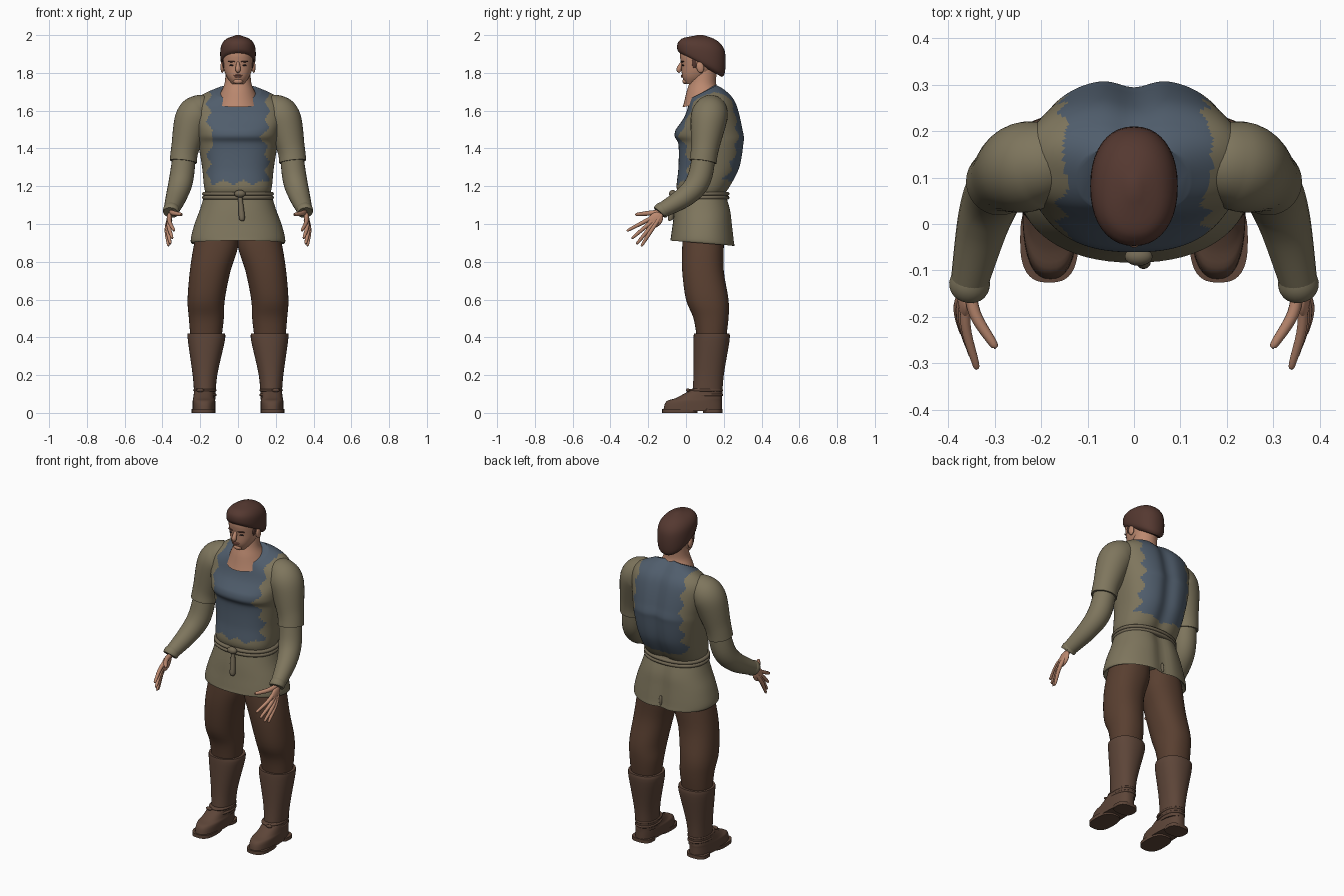
import bpy, bmesh, math
from mathutils import Vector, Matrix

cube = bpy.data.objects.get("Cube")
if cube:
    bpy.data.objects.remove(cube)


def material(name, *rgb):
    mat = bpy.data.materials.new(name)
    mat.use_nodes = True
    mat.diffuse_color = (*rgb, 1)
    shader = next(node for node in mat.node_tree.nodes if node.type == 'BSDF_PRINCIPLED')
    shader.inputs["Base Color"].default_value = (*rgb, 1)
    return mat


OLIVE = material("olive cloth", .21, .18, .11)
CORD = material("olive cord", .17, .14, .09)
BLUE = material("slate blue cloth", .08, .11, .15)
BROWN = material("brown trousers", .1, .05, .03)
LEATHER = material("boot leather", .11, .06, .04)
HAIR = material("brown hair", .09, .04, .03)
SKIN = material("skin", .5, .25, .16)
LIP = material("lip", .36, .14, .1)
EYE = material("dark eye", .03, .02, .02)


def finish(name, bm, mat):
    bmesh.ops.recalc_face_normals(bm, faces=bm.faces[:])
    mesh = bpy.data.meshes.new(name)
    bm.to_mesh(mesh)
    bm.free()
    mesh.materials.append(mat)
    mesh.shade_smooth()
    mesh.set_sharp_from_angle(angle=math.radians(42))
    obj = bpy.data.objects.new(name, mesh)
    bpy.context.scene.collection.objects.link(obj)
    return obj


def interpolate(rings, steps):
    """Smooth curve through tuples of numbers."""
    rings = [Vector(ring) for ring in rings]
    last = len(rings) - 1
    curve = []
    for i in range(last):
        before, start, end, after = [rings[max(0, min(last, i + d))] for d in (-1, 0, 1, 2)]
        leave, arrive = (end - before) / 2, (after - start) / 2
        for j in range(steps):
            t = j / steps
            blend = t * t * (3 - 2 * t)
            curve.append(start.lerp(end, blend) + leave * t * (1 - t) ** 2 - arrive * t * t * (1 - t))
    return curve + [rings[last]]


def skin_rows(name, rows, mat):
    bm = bmesh.new()
    rows = [[bm.verts.new(point) for point in row] for row in rows]
    for lower, upper in zip(rows, rows[1:]):
        for i in range(len(lower)):
            bm.faces.new((lower[i - 1], lower[i], upper[i], upper[i - 1]))
    bm.faces.new(rows[0])
    bm.faces.new(rows[-1])
    return finish(name, bm, mat)


def flat(z):
    return 0


def stack(name, rings, mat, side=1, power=2.2, groove=0, sides=40, steps=4, tilt=flat):
    """Level rings of (z, inner x, outer x, front y, back y), tilted by a rule on height."""
    rows = []
    for z, inner, outer, front, back in interpolate(rings, steps):
        row = []
        for i in range(sides):
            angle = math.tau * i / sides
            across, along = [math.copysign(abs(v) ** (2 / power), v)
                             for v in (math.cos(angle), math.sin(angle))]
            x = (inner + outer + across * (outer - inner)) / 2
            dy = along * (back - front) / 2
            dent = groove * math.exp(-(x / .045) ** 2) if along > 0 else 0
            row.append((side * x, (front + back) / 2 + dy - dent, z + tilt(z) * dy))
        rows.append(row)
    return skin_rows(name, rows, mat)


def body(name, rings, mat, **options):
    """Symmetric stack from rings of (z, half width, front y, back y)."""
    return stack(name, [(z, -w, w, front, back) for z, w, front, back in rings], mat, **options)


def band(name, z, inner, outer, front, back, thick, mat, **options):
    """Rounded cord around an oval."""
    rings = []
    for i in range(7):
        rise, swell = thick * math.cos(math.pi * i / 6), thick * math.sin(math.pi * i / 6)
        rings.append((z - rise, inner - swell, outer + swell, front - swell, back + swell))
    stack(name, rings, mat, steps=1, **options)


def tube(name, path, mat, side=1, sides=24, steps=5):
    """Round tube along (x, y, z, radius) points."""
    path = interpolate(path, steps)
    spots = [Vector((side * x, y, z)) for x, y, z, radius in path]
    axis, frame, rows = Vector((0, 0, 1)), Matrix.Identity(3), []
    for i, spot in enumerate(spots):
        heading = (spots[min(i + 1, len(spots) - 1)] - spots[max(i - 1, 0)]).normalized()
        frame = axis.rotation_difference(heading).to_matrix() @ frame
        axis = heading
        angles = [math.tau * j / sides for j in range(sides)]
        rows.append([spot + frame @ Vector((math.cos(a), math.sin(a), 0)) * path[i][3]
                     for a in angles])
    skin_rows(name, rows, mat)


def blob(name, centre, size, mat, turn=0, axis='X'):
    bm = bmesh.new()
    place = Matrix.Translation(centre) @ Matrix.Rotation(turn, 4, axis) @ Matrix.Diagonal((*size, 1))
    bmesh.ops.create_uvsphere(bm, u_segments=20, v_segments=12, radius=1, matrix=place)
    finish(name, bm, mat)


def collar_tilt(z):
    return max(0, z - 1.5) * 2.5


def hem_tilt(z):
    return min(0, z - 1) * .8


def fringe_tilt(z):
    return (z - 2) * 3.5


# Tunic body with the ragged blue panel front and back
tunic = body("tunic_body", [
    (1.16, .17, -.04, .21), (1.2, .18, -.05, .24), (1.3, .19, -.04, .29), (1.42, .21, -.04, .31),
    (1.48, .22, -.06, .31), (1.6, .24, -.01, .27), (1.66, .21, .01, .22), (1.7, .12, .02, .17)],
    OLIVE, power=2.4, groove=.02, sides=144, steps=10, tilt=collar_tilt)
tunic.data.materials.append(BLUE)
for face in tunic.data.polygons:
    x, y, z = face.center
    front = y < .1
    zigzag = abs((z * 11 + (.4 if x > 0 else 0)) % 1 - .5) * .06
    pinch = .03 * math.exp(-((z - 1.45) / .04) ** 2) if front else 0
    bottom = 1.22 + .01 * math.sin(x * 60) if front else 1.21 + abs(x) * .15
    face.material_index = int(abs(x) < .14 + zigzag - pinch and z > bottom)

# Tunic skirt, cord belt, knot and tail
body("tunic_skirt", [
    (.96, .2, -.04, .21), (.9, .24, -.08, .26), (.92, .25, -.08, .26),
    (1, .23, -.07, .25), (1.08, .2, -.06, .24), (1.18, .17, -.04, .21)],
    OLIVE, groove=.02, sides=64, tilt=hem_tilt)
for part, z in (("lower", 1.14), ("upper", 1.16)):
    band(part + "_belt_cord", z, -.18, .18, -.05, .22, .01, CORD, sides=64)
blob("belt_knot", (.01, -.07, 1.16), (.03, .02, .02), CORD)
tube("belt_tail", [(.01, -.06, 1.16, .01), (.02, -.08, 1.04, .016), (.02, -.08, 1.02, .01)], CORD)
blob("skirt_tie", (0, .24, .92), (.01, .01, .03), CORD)

# Neck, head and hair
tube("neck", [(0, .1, 1.64, .12), (0, .09, 1.7, .09), (0, .09, 1.75, .07), (0, .1, 1.83, .065)],
     SKIN, sides=32)
body("head", [
    (1.74, .03, 0, .06), (1.78, .06, -.02, .12), (1.84, .08, -.024, .17),
    (1.92, .08, -.03, .19), (1.98, .03, .03, .11)], SKIN)
body("hair", [
    (1.84, .07, -.03, .19), (1.86, .09, -.045, .205), (1.91, .094, -.046, .21),
    (1.95, .086, -.035, .2), (1.98, .06, -.01, .16), (2, .01, .06, .09)],
    HAIR, tilt=fringe_tilt)
tube("nose", [(0, -.02, 1.86, .006), (0, -.037, 1.82, .014), (0, -.03, 1.805, .008)], SKIN)
blob("upper_lip", (0, -.02, 1.787), (.023, .007, .004), LIP)
blob("lower_lip", (0, -.02, 1.78), (.018, .007, .005), LIP)
blob("chin", (0, -.003, 1.755), (.026, .016, .015), SKIN)


def finger(name, tip, side, radius):
    wrist, tip = Vector((.355, -.12, 1.065)), Vector(tip)
    knuckle = wrist.lerp(tip, .5) + Vector((.015, 0, 0))
    tube(name, [(*wrist, radius), (*knuckle, radius), (*wrist.lerp(tip, .95), radius * .7),
                (*tip, radius * .2)], SKIN, side, sides=12)


for side, tag in ((1, "left_"), (-1, "right_")):
    # Face details
    blob(tag + "eye", (side * .033, -.015, 1.84), (.013, .007, .005), EYE)
    blob(tag + "eyebrow", (side * .035, -.02, 1.86), (.02, .008, .004), HAIR, side * .3, 'Z')
    blob(tag + "ear", (side * .083, .075, 1.83), (.01, .02, .03), SKIN, .2)
    blob(tag + "sideburn", (side * .076, .045, 1.855), (.007, .014, .03), HAIR)

    # Arms: short oversleeve, long sleeve and cuff
    tube(tag + "short_sleeve", [
        (.15, .13, 1.6, .07), (.2, .13, 1.595, .09), (.24, .12, 1.55, .096),
        (.28, .1, 1.4, .074), (.29, .09, 1.33, .072)], OLIVE, side, sides=32, steps=8)
    tube(tag + "long_sleeve", [
        (.28, .1, 1.4, .06), (.3, .07, 1.24, .064), (.325, 0, 1.15, .056), (.355, -.13, 1.07, .04)],
        OLIVE, side, steps=8)
    tube(tag + "cuff", [(.35, -.11, 1.08, .04), (.354, -.13, 1.07, .044), (.356, -.14, 1.06, .04)],
         OLIVE, side)

    # Hands: fingers fan out from the wrist
    blob(tag + "palm", (side * .363, -.165, 1.02), (.015, .05, .036), SKIN, .75)
    finger(tag + "thumb", (.3, -.265, 1.05), side, .013)
    for i, part in enumerate(("index", "middle", "ring", "little")):
        fan = i / 3
        tip = (.34 + .03 * fan, -.31 + .075 * fan, .965 - .08 * math.sin(fan * math.pi / 2))
        finger(f"{tag}{part}_finger", tip, side, .011)

    # Trousers
    stack(tag + "trouser_leg", [
        (.98, .01, .21, -.01, .2), (.88, 0, .235, -.02, .2), (.75, .04, .255, -.02, .2),
        (.6, .07, .267, 0, .225), (.5, .075, .26, .04, .225), (.38, .09, .25, .06, .21)], BROWN, side)

    # Boots: shaft, foot, sole, heel and ankle straps
    stack(tag + "boot_shaft", [
        (.07, .12, .23, .03, .19), (.2, .11, .24, .04, .2), (.38, .07, .265, .04, .23),
        (.42, .07, .267, .042, .23)], LEATHER, side)
    stack(tag + "boot_foot", [
        (.01, .12, .24, -.12, .19), (.06, .12, .24, -.105, .19), (.08, .125, .237, -.05, .19),
        (.13, .13, .23, .04, .18)], LEATHER, side, power=2.5)
    for part, front, back in (("sole", -.126, .06), ("heel", .09, .193)):
        stack(f"{tag}boot_{part}", [(z, .12, .245, front, back) for z in (0, .02)],
              LEATHER, side, power=2.7)
    for part, z in (("lower", .095), ("upper", .12)):
        band(f"{tag}{part}_ankle_strap", z, .12, .23, .02, .19, .007, LEATHER, side=side)
    blob(tag + "strap_knot", (side * .2, .01, .12), (.02, .01, .01), LEATHER)
